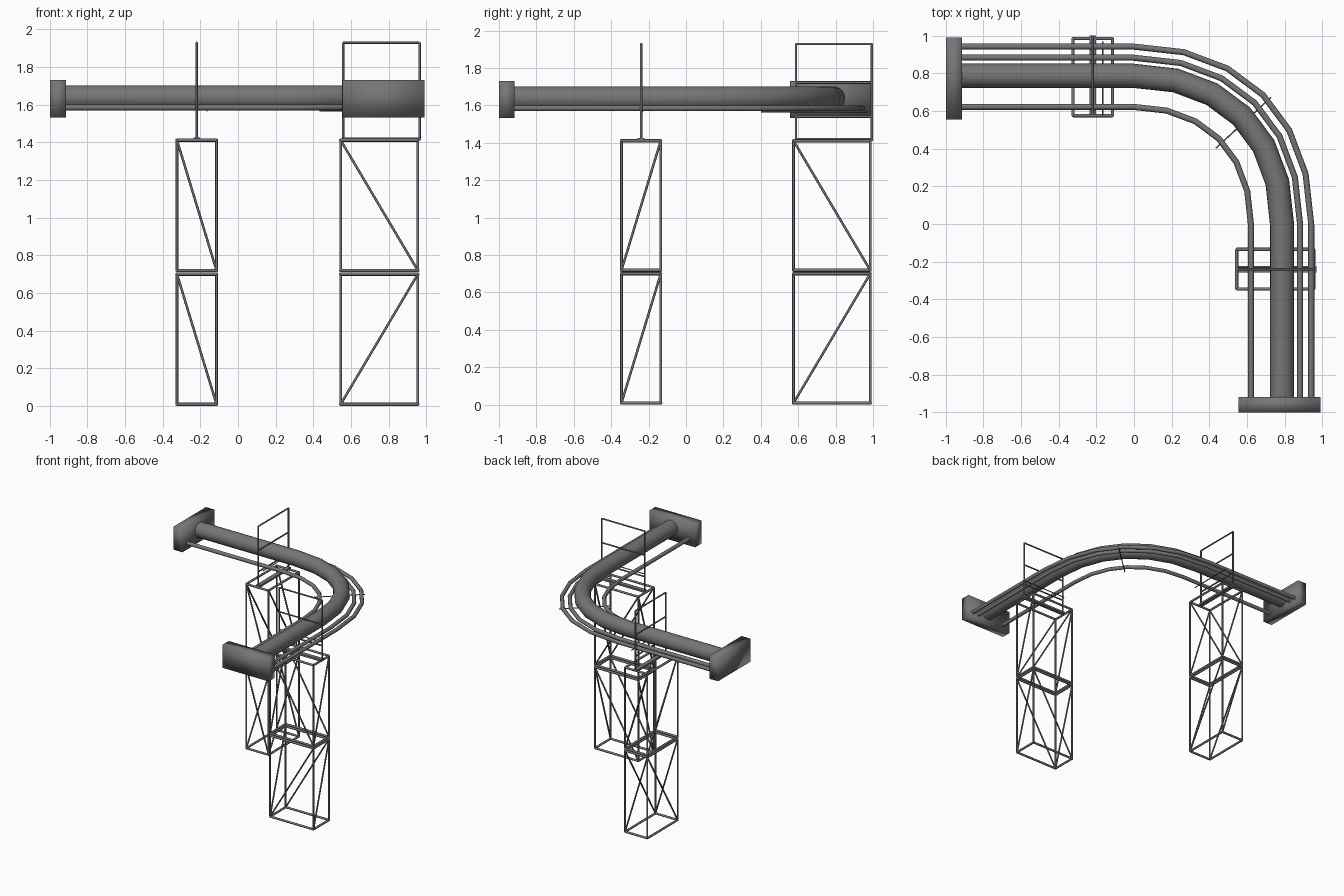
import bpy, bmesh, math
from mathutils import Vector, Matrix

if "Cube" in bpy.data.objects:
    bpy.data.objects.remove(bpy.data.objects["Cube"])

CX, CY = -0.005, -0.004      # centre of the pipe bend

# dark grey metal
metal = bpy.data.materials.new("dark_metal")
metal.diffuse_color = (0.18, 0.18, 0.18, 1)
metal.use_nodes = True
metal.node_tree.nodes["Principled BSDF"].inputs["Base Color"].default_value = metal.diffuse_color


def finish(bm, name, angle=50):
    me = bpy.data.meshes.new(name)
    bm.to_mesh(me)
    bm.free()
    me.materials.append(metal)
    ob = bpy.data.objects.new(name, me)
    bpy.context.collection.objects.link(ob)
    bpy.context.view_layer.objects.active = ob
    ob.select_set(True)
    bpy.ops.object.shade_smooth_by_angle(angle=math.radians(angle))
    ob.select_set(False)
    return ob


def rod(bm, a, b, r=0.0072, sides=8):
    a, b = Vector(a), Vector(b)
    d = b - a
    m = Matrix.Translation((a + b) / 2) @ d.to_track_quat('Z', 'Y').to_matrix().to_4x4()
    bmesh.ops.create_cone(bm, cap_ends=True, segments=sides, radius1=r, radius2=r,
                          depth=d.length, matrix=m)


def box(bm, lo, hi):
    lo, hi = Vector(lo), Vector(hi)
    m = Matrix.Translation((lo + hi) / 2) @ Matrix.Diagonal((*(hi - lo), 1))
    bmesh.ops.create_cube(bm, size=1, matrix=m)


# pipe: straight, soft quarter bend in six steps, straight
def pipe(name, radius, r, z, sides):
    pts = [(-0.95, CY + radius, z)]
    h = 0.61
    for i in range(7):
        t = i / 6
        u = 1 - t
        b0, b1, b2, b3 = u**3, 3 * u * u * t, 3 * u * t * t, t**3
        pts.append((CX + radius * (h * b1 + b2 + b3), CY + radius * (b0 + b1 + h * b2), z))
    pts.append((CX + radius, -0.95, z))
    bm = bmesh.new()
    rings = []
    for i, p in enumerate(pts):
        p = Vector(p)
        d0 = (p - Vector(pts[i - 1])).normalized() if i else None
        d1 = (Vector(pts[i + 1]) - p).normalized() if i < len(pts) - 1 else None
        t = ((d0 or d1) + (d1 or d0)).normalized()
        n = Vector((t.y, -t.x, 0))
        ring = []
        for k in range(sides):
            a = 2 * math.pi * k / sides
            ring.append(bm.verts.new(p + n * r * math.cos(a) + Vector((0, 0, r * math.sin(a)))))
        rings.append(ring)
    for q, s in zip(rings, rings[1:]):
        for k in range(sides):
            j = (k + 1) % sides
            bm.faces.new((q[k], q[j], s[j], s[k]))
    bm.faces.new(rings[0])
    bm.faces.new(rings[-1])
    bmesh.ops.recalc_face_normals(bm, faces=bm.faces)
    finish(bm, name)


pipe("main_pipe", 0.791, 0.064, 1.638, 20)
for name, rad in (("inner_pipe", 0.626), ("middle_pipe", 0.887), ("outer_pipe", 0.946)):
    pipe(name, rad, 0.016, 1.585, 10)

# end blocks, softly shaded
for name, lo, hi in (("left_end_block", (-0.997, 0.555, 1.532), (-0.914, 0.991, 1.73)),
                     ("front_end_block", (0.555, -1.0, 1.532), (0.99, -0.918, 1.73))):
    bm = bmesh.new()
    box(bm, lo, hi)
    finish(bm, name, 180)

W, L = 0.105, 0.205         # tower half width and half length


def tower(name, place):
    # two stacked truss bays
    bm = bmesh.new()
    corners = [(-W, -L), (W, -L), (W, L), (-W, L)]
    for bay, (z0, z1) in enumerate(((0.009, 0.700), (0.719, 1.411))):
        for i, c in enumerate(corners):
            e = corners[(i + 1) % 4]
            rod(bm, (*c, z0), (*c, z1))
            for z in (z0, z1):
                rod(bm, (*c, z), (*e, z), 0.009)
        for s in (-1, 1):
            rod(bm, (-W, s * L, z1), (W, s * L, z0), 0.0065)
            f = 1 if bay else -1
            rod(bm, (s * W, -L * f, z1), (s * W, L * f, z0), 0.0065)
    bm.transform(place)
    finish(bm, name + "_tower")

    # upright hanger frame with pipe rails
    bm = bmesh.new()
    y0, y1 = -0.192, 0.214
    for y in (y0, y1):
        rod(bm, (0, y, 1.415), (0, y, 1.93), 0.0065)
    for z in (1.54, 1.722, 1.928):
        rod(bm, (0, y0, z), (0, y1, z), 0.0062)
    box(bm, (-0.018, y0 - 0.006, 1.410), (0.018, y1 + 0.006, 1.426))
    bm.transform(place)
    finish(bm, name + "_hanger_frame")


tower("left", Matrix.Translation((-0.219, 0.780, 0)))
tower("front", Matrix.Translation((0.750, -0.240, 0)) @ Matrix.Rotation(-math.pi / 2, 4, 'Z'))

# thin bars carrying the small pipes
for name, a, b in (("bend_bar", (0.435, 0.403), (0.728, 0.673)),
                   ("left_bar", (-0.165, 0.575), (-0.165, 0.97)),
                   ("front_bar", (0.55, -0.232), (0.96, -0.232))):
    bm = bmesh.new()
    rod(bm, (*a, 1.567), (*b, 1.567), 0.004)
    finish(bm, name)
